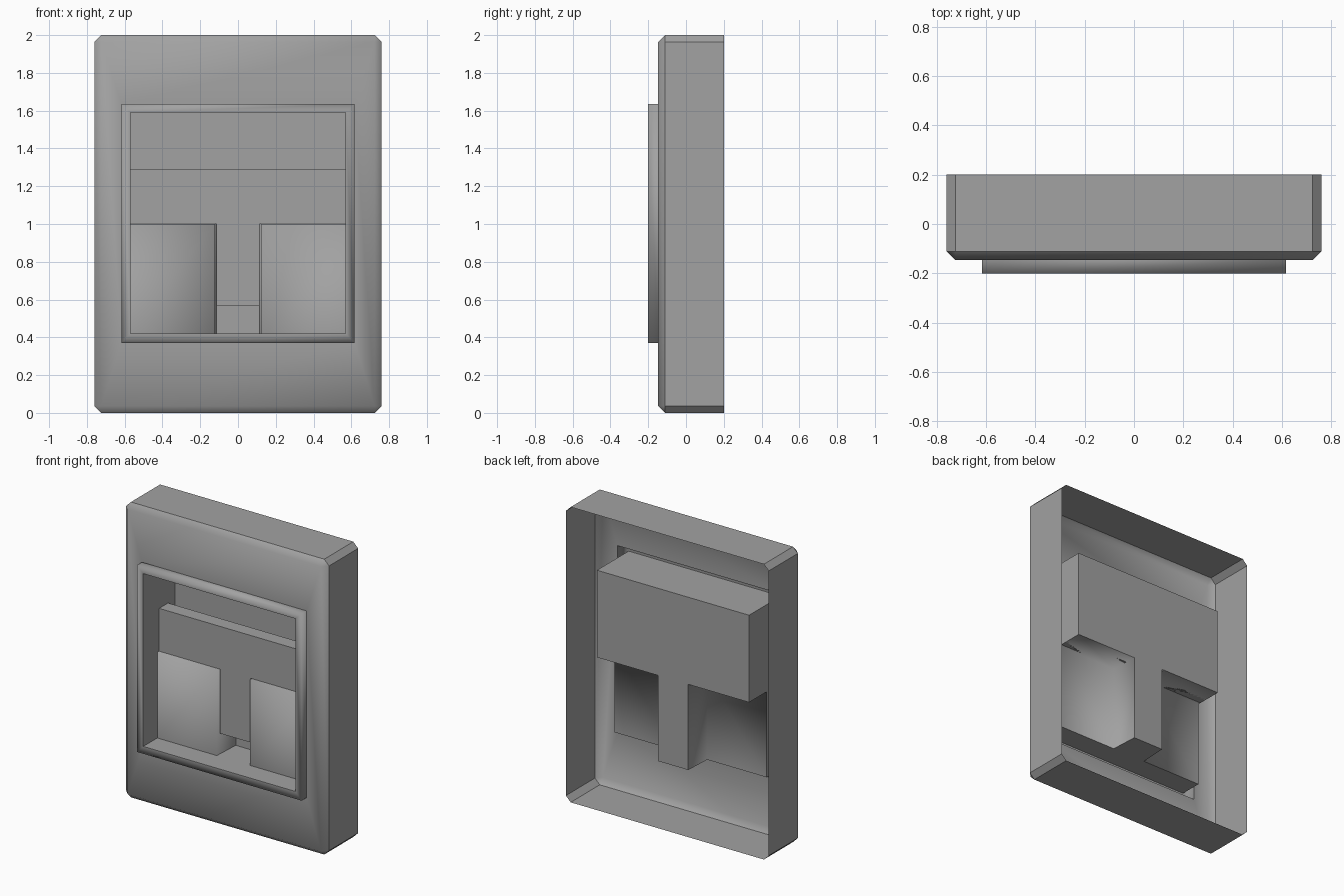
import bpy, bmesh
from mathutils import Matrix

if "Cube" in bpy.data.objects:
    bpy.data.objects.remove(bpy.data.objects["Cube"])

GREY = (0.36, 0.36, 0.36, 1)
grey = bpy.data.materials.new("plain_grey")
grey.use_nodes = True
grey.diffuse_color = GREY
grey.node_tree.nodes["Principled BSDF"].inputs["Base Color"].default_value = GREY

FRONT, RIM, BACK = -0.147, -0.2, 0.2
PANEL, DEEP = -0.05, 0.139
IN_X, LOW, MID, HIGH = 0.57, 0.42, 1.0, 1.59


def rect(bm, hx, z0, z1, y):
    return [bm.verts.new((x, y, z)) for x, z in ((-hx, z0), (hx, z0), (hx, z1), (-hx, z1))]


def tee(bm, stem, low, high, y):
    """T outline, anticlockwise from the lower left of the stem."""
    pts = ((-stem, low), (stem, low), (stem, MID), (IN_X, MID),
           (IN_X, high), (-IN_X, high), (-IN_X, MID), (-stem, MID))
    return [bm.verts.new((x, y, z)) for x, z in pts]


def bridge(bm, a, b):
    n = len(a)
    return [bm.faces.new((a[i], a[(i + 1) % n], b[(i + 1) % n], b[i])) for i in range(n)]


def finish(bm, name):
    mesh = bpy.data.meshes.new(name)
    bm.to_mesh(mesh)
    bm.free()
    mesh.materials.append(grey)
    obj = bpy.data.objects.new(name, mesh)
    bpy.context.collection.objects.link(obj)
    return obj


# Hollow cover: chamfered box, open at the back, with a window in the front
bm = bmesh.new()
bmesh.ops.create_cube(bm, size=1, matrix=Matrix.Translation((0, (FRONT + BACK) / 2, 1))
                      @ Matrix.Diagonal((1.52, BACK - FRONT, 2, 1)))
edges = [e for e in bm.edges if any(v.co.y < 0 for v in e.verts)]
bmesh.ops.bevel(bm, geom=edges, offset=0.036, segments=1, affect='EDGES')
bm.normal_update()
bmesh.ops.delete(bm, geom=[f for f in bm.faces if f.normal.y > 0.9], context='FACES_ONLY')
plate = next(f for f in bm.faces if f.normal.y < -0.9)
corners = list(plate.verts)
bmesh.ops.delete(bm, geom=[plate], context='FACES_ONLY')
corners.sort(key=lambda v: v.co.z)
low = sorted(corners[:2], key=lambda v: v.co.x)
top = sorted(corners[2:], key=lambda v: -v.co.x)
outer = low + top
for f in bm.faces:
    f.smooth = f.normal.y < -0.1

# Raised hollow rim around the window
hole = rect(bm, 0.617, 0.37, 1.635, FRONT)
lip = rect(bm, 0.617, 0.37, 1.635, RIM)
inner = rect(bm, IN_X, LOW, HIGH, RIM)
for f in bridge(bm, outer, hole) + bridge(bm, hole, lip) + bridge(bm, lip, inner):
    f.smooth = True
for a, b in zip(hole, hole[1:] + hole[:1]):
    bm.edges.get((a, b)).smooth = False
bmesh.ops.recalc_face_normals(bm, faces=bm.faces)
finish(bm, "cover_with_rim")

# Socket recess: shallow walls, deep T pocket, two side panels
bm = bmesh.new()
mouth = rect(bm, IN_X, LOW, HIGH, RIM)
t_front = tee(bm, 0.124, LOW, HIGH, PANEL)
t_back = tee(bm, 0.114, LOW, HIGH, DEEP)
left_low = bm.verts.new((-IN_X, PANEL, LOW))
right_low = bm.verts.new((IN_X, PANEL, LOW))
bm.faces.new((mouth[0], mouth[1], right_low, t_front[1], t_front[0], left_low))
bm.faces.new((mouth[1], mouth[2], t_front[4], t_front[3], right_low))
bm.faces.new((mouth[2], mouth[3], t_front[5], t_front[4]))
bm.faces.new((mouth[3], mouth[0], left_low, t_front[6], t_front[5]))
walls = bridge(bm, t_front, t_back)
panels = [bm.faces.new((left_low, t_front[0], t_front[7], t_front[6])),
          bm.faces.new((t_front[1], right_low, t_front[3], t_front[2]))]
bm.faces.new(t_back)
bmesh.ops.recalc_face_normals(bm, faces=bm.faces)
if panels[0].normal.y > 0:
    bmesh.ops.reverse_faces(bm, faces=bm.faces)
for f in panels + [walls[i] for i in (1, 2, 6, 7)]:
    f.smooth = True
finish(bm, "socket_recess")

# T-shaped insert standing inside the pocket
bm = bmesh.new()
front = tee(bm, 0.114, 0.565, 1.29, -0.03)
back = tee(bm, 0.114, 0.565, 1.29, 0.065)
bridge(bm, front, back)
bm.faces.new(front)
bm.faces.new(back)
bmesh.ops.recalc_face_normals(bm, faces=bm.faces)
finish(bm, "tee_insert")
